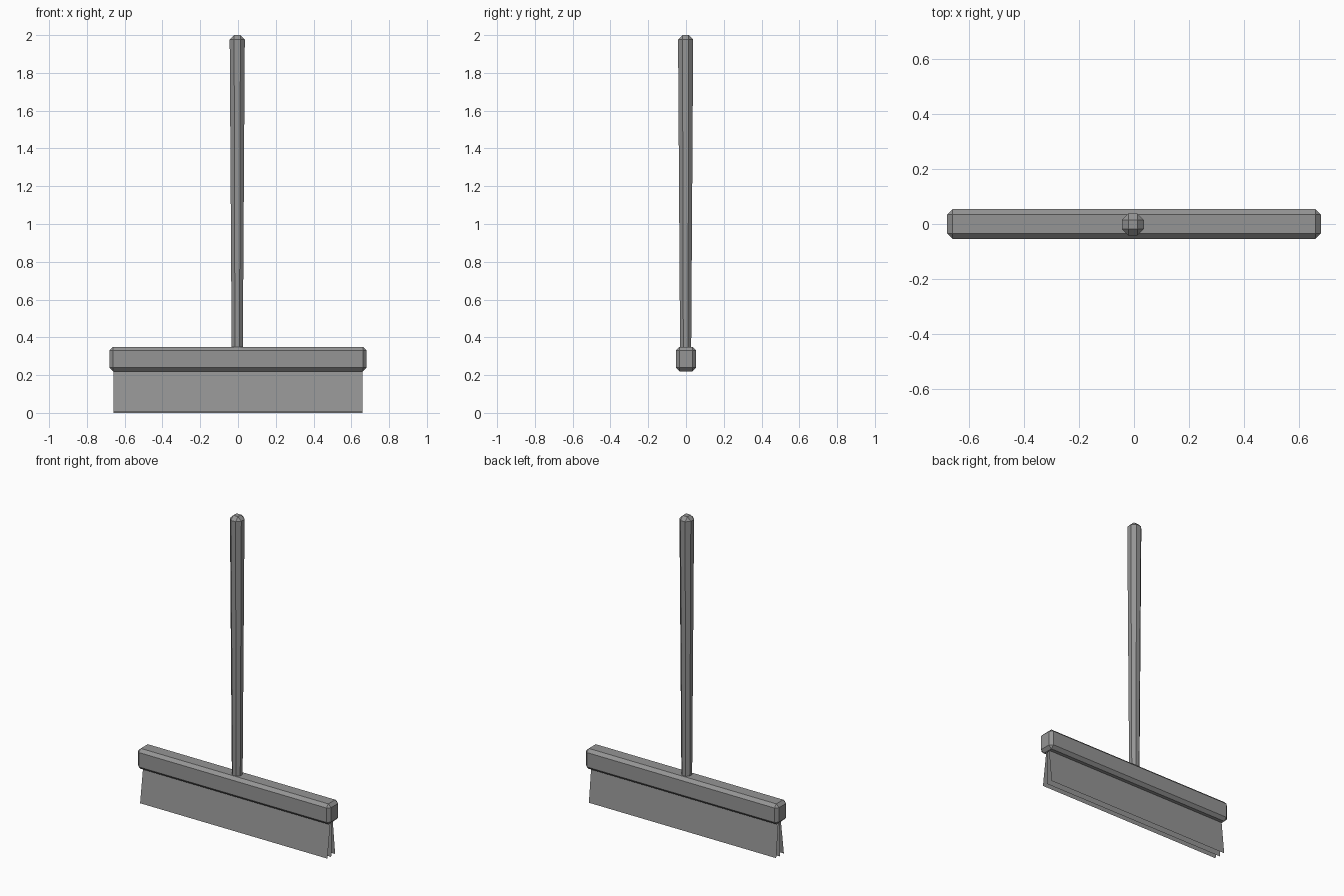
import bpy
import bmesh
from mathutils import Matrix, Vector

if "Cube" in bpy.data.objects:
    bpy.data.objects.remove(bpy.data.objects["Cube"], do_unlink=True)

grey = bpy.data.materials.new("plain grey")
grey.use_nodes = True
colour = (0.3, 0.3, 0.3, 1)
grey.diffuse_color = colour
grey.node_tree.nodes["Principled BSDF"].inputs["Base Color"].default_value = colour


def add_object(name, bm):
    mesh = bpy.data.meshes.new(name)
    bm.to_mesh(mesh)
    bm.free()
    mesh.materials.append(grey)
    obj = bpy.data.objects.new(name, mesh)
    bpy.context.collection.objects.link(obj)
    return obj


def bevelled_box(name, centre, size, bevel, foot_scale=1.0):
    """Chamfered box whose lower end can be narrowed."""
    bm = bmesh.new()
    bmesh.ops.create_cube(bm, size=1, matrix=Matrix.Diagonal((*size, 1)))
    bmesh.ops.bevel(bm, geom=bm.edges[:], offset=bevel, offset_type='OFFSET',
                    segments=1, profile=0.5, affect='EDGES')
    for v in bm.verts:
        if v.co.z < 0:
            v.co.x *= foot_scale
            v.co.y *= foot_scale
    bmesh.ops.translate(bm, verts=bm.verts[:], vec=Vector(centre))
    return add_object(name, bm)


def bristle_sheet(name, top_y, bottom_y, bottom_z):
    """Single flat sheet hanging from the head."""
    bm = bmesh.new()
    half, top_z = 0.66, 0.24
    corners = [(-half, bottom_y, bottom_z), (half, bottom_y, bottom_z),
               (half, top_y, top_z), (-half, top_y, top_z)]
    bm.faces.new([bm.verts.new(c) for c in corners])
    return add_object(name, bm)


# Head and tapered handle
bevelled_box("head", (0, 0, 0.285), (1.36, 0.108, 0.13), 0.019)
bevelled_box("handle", (-0.004, -0.002, 1.14), (0.08, 0.08, 1.72), 0.0235, 0.73)

# Splayed bristle sheets
bristle_sheet("front_bristles", -0.01, -0.043, 0.004)
bristle_sheet("middle_bristles", 0, -0.004, 0)
bristle_sheet("back_bristles", 0.01, 0.035, 0.004)
